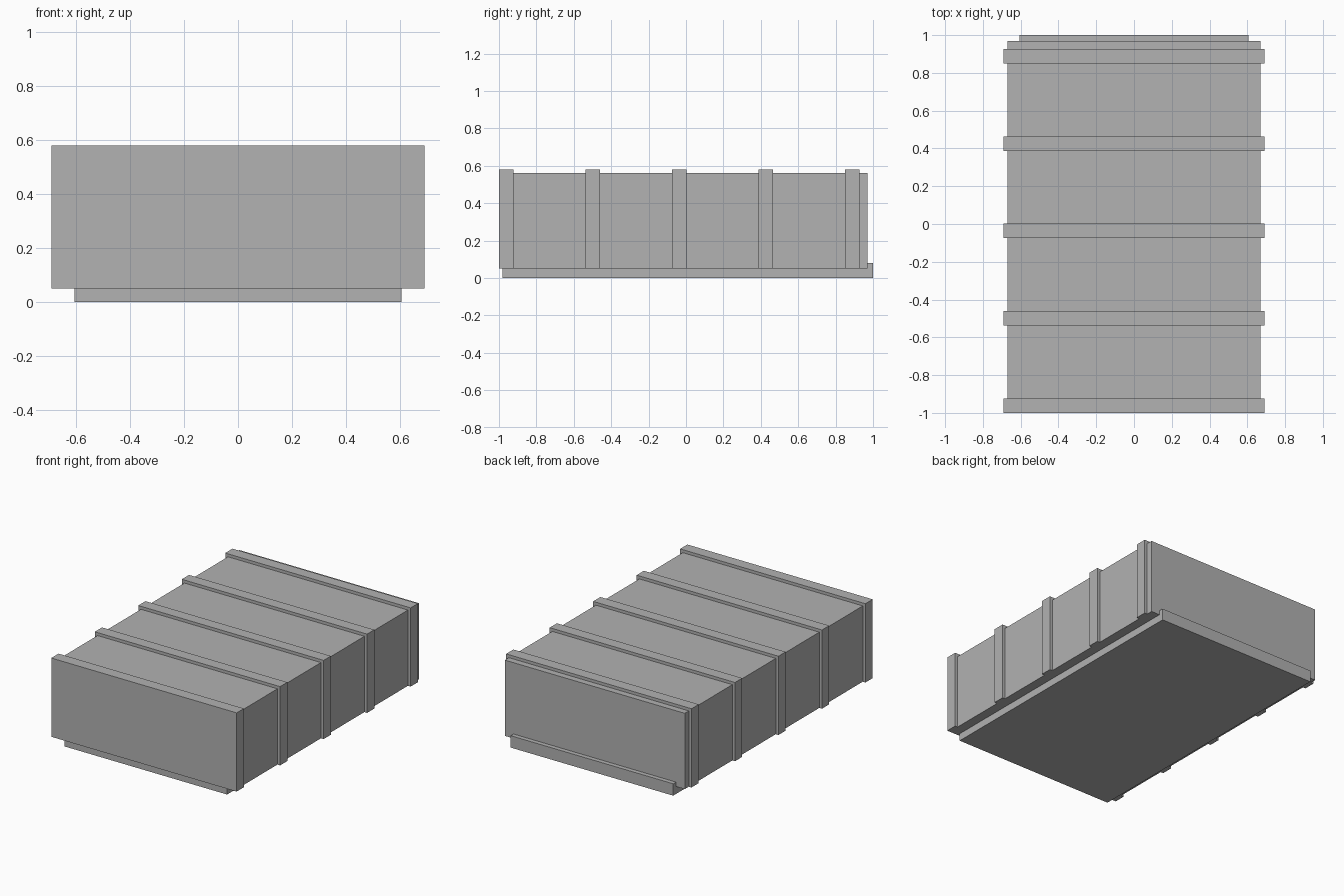
import bpy
import bmesh

if "Cube" in bpy.data.objects:
    bpy.data.objects.remove(bpy.data.objects["Cube"])

grey = bpy.data.materials.new("mid_grey")
grey.diffuse_color = (0.445, 0.445, 0.445, 1)
grey.use_nodes = True
grey.node_tree.nodes["Principled BSDF"].inputs["Base Color"].default_value = grey.diffuse_color


def box(name, x_half, y, z):
    """Box symmetric in x, spanning the given y and z ranges."""
    bm = bmesh.new()
    bmesh.ops.create_cube(bm, size=1)
    size = (2 * x_half, y[1] - y[0], z[1] - z[0])
    bmesh.ops.scale(bm, vec=size, verts=bm.verts)
    mesh = bpy.data.meshes.new(name)
    bm.to_mesh(mesh)
    bm.free()
    mesh.materials.append(grey)
    obj = bpy.data.objects.new(name, mesh)
    obj.location = (0, sum(y) / 2, sum(z) / 2)
    bpy.context.collection.objects.link(obj)
    return obj


# Low base whose rear edge shows as a lip behind the body
box("base", 0.605, (-0.98, 1.0), (0, 0.08))

# Main container body
box("body", 0.67, (-0.98, 0.97), (0.05, 0.56))

# Five raised bands wrapping the body, the first closing the front
for i in range(5):
    start = -1.0 + i * 0.4625
    box(f"band_{i + 1}", 0.69, (start, start + 0.077), (0.05, 0.58))
